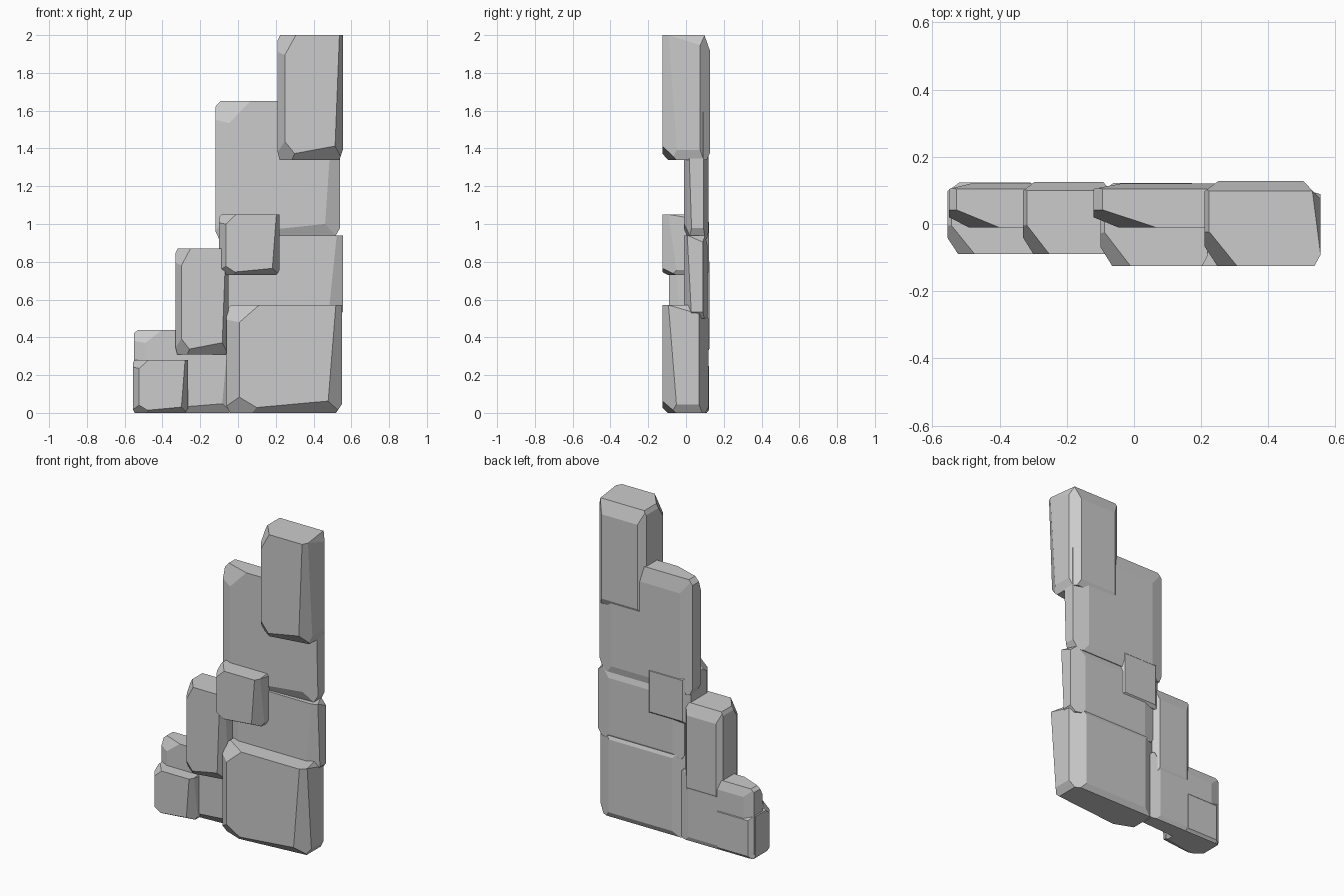
import bpy, bmesh
from mathutils import Vector

if "Cube" in bpy.data.objects:
    bpy.data.objects.remove(bpy.data.objects["Cube"], do_unlink=True)

stone_mat = bpy.data.materials.new("stone_grey")
stone_mat.use_nodes = True
GREY = (0.6, 0.6, 0.6, 1)
stone_mat.diffuse_color = GREY
stone_mat.node_tree.nodes["Principled BSDF"].inputs["Base Color"].default_value = GREY

# Chisel cuts shared by every stone: three points each, in a unit block
# (x left to right, y front to back, z bottom to top)
CUTS = [
    ((.11, 0, 0), (.11, 0, 1), (0, .23, 0)),           # front left edge
    ((.28, 0, 1), (.12, 0, .85), (.03, .42, 1)),       # front top left corner
    ((.94, 0, .9), (.88, 0, .1), (1, .15, .9)),        # front right edge
    ((.26, 0, .05), (.88, 0, .11), (.5, .18, 0)),      # front bottom edge
    ((.12, 0, .14), (.26, 0, .05), (.03, .3, 0)),      # front bottom left corner
    ((0, .88, 1), (1, .88, 1), (0, 1, .87)),           # back top edge
    ((.12, 1, 0), (.12, 1, 1), (0, .88, 0)),           # back left edge
    ((.85, 1, 0), (.85, 1, 1), (1, .79, 0)),           # back right edge
    ((0, .93, 0), (1, .93, 0), (0, 1, .06)),           # back bottom edge
    ((.95, 0, 0), (.95, 1, 0), (1, 0, .08)),           # right bottom edge
    ((.03, 0, 0), (.03, 1, 0), (0, 0, .06)),           # left bottom edge
    ((.04, 0, 1), (.04, 1, 1), (0, 0, .96)),           # left top edge
    ((1, .14, 1), (1, .78, .92), (.93, .88, 1)),       # back top right corner
]


def stone(name, x, y, z):
    """Chisel a unit block with the shared cuts, then stretch it to its place."""
    bm = bmesh.new()
    bmesh.ops.create_cube(bm, size=1)
    centre = Vector((.5, .5, .5))
    bmesh.ops.translate(bm, verts=bm.verts, vec=centre)
    for a, b, c in CUTS:
        a, b, c = Vector(a), Vector(b), Vector(c)
        normal = (b - a).cross(c - a).normalized()
        if normal.dot(centre - a) > 0:
            normal.negate()
        bmesh.ops.bisect_plane(bm, geom=bm.verts[:] + bm.edges[:] + bm.faces[:],
                               plane_co=a, plane_no=normal, clear_outer=True)
        rim = [e for e in bm.edges if e.is_boundary]
        if rim:
            bmesh.ops.contextual_create(bm, geom=rim)
    for v in bm.verts:
        v.co = [lo + (hi - lo) * t for (lo, hi), t in zip((x, y, z), v.co)]
    bmesh.ops.recalc_face_normals(bm, faces=bm.faces)
    mesh = bpy.data.meshes.new(name)
    bm.to_mesh(mesh)
    bm.free()
    mesh.materials.append(stone_mat)
    bpy.context.collection.objects.link(bpy.data.objects.new(name, mesh))


# Thin slabs forming the wall
SLAB = (-.01, .12)
stone("upper_slab", (-.12, .54), SLAB, (.92, 1.65))
stone("middle_slab", (-.06, .555), (-.01, .115), (.5, .94))
stone("lower_slab", (-.55, -.02), SLAB, (0, .44))

# Thick stones standing proud of the slabs
stone("top_stone", (.21, .555), (-.125, .128), (1.34, 2))
stone("base_stone", (-.06, .55), (-.125, .12), (0, .57))
stone("small_middle_stone", (-.1, .22), (-.125, .122), (.73, 1.05))
stone("tall_left_stone", (-.33, -.05), (-.09, .125), (.31, .87))
stone("small_left_stone", (-.555, -.265), (-.09, .123), (0, .28))
